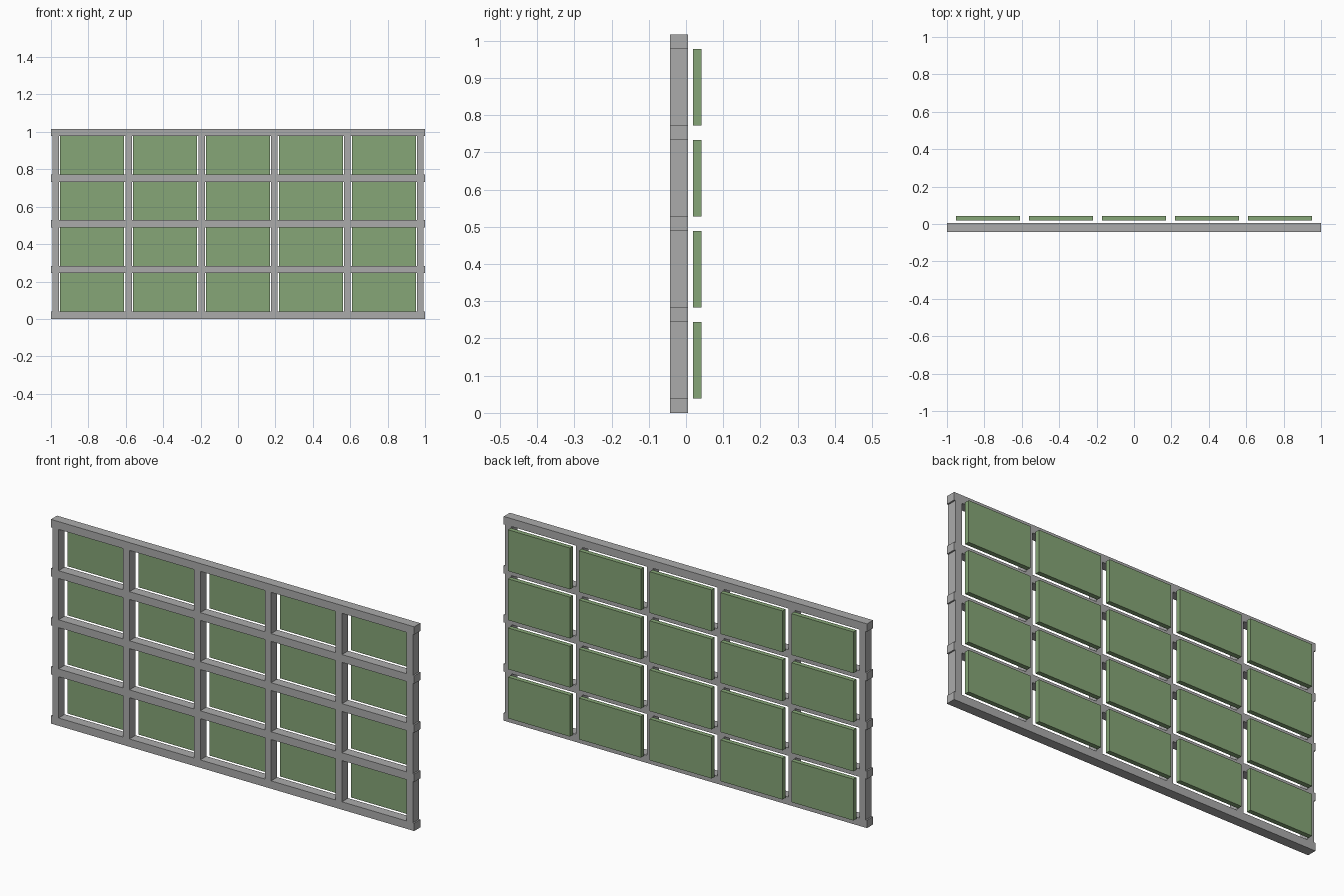
import bpy

cube = bpy.data.objects.get("Cube")
if cube:
    bpy.data.objects.remove(cube, do_unlink=True)


def make_material(name, rgb):
    mat = bpy.data.materials.new(name)
    mat.use_nodes = True
    color = (*rgb, 1)
    mat.diffuse_color = color
    mat.node_tree.nodes["Principled BSDF"].inputs["Base Color"].default_value = color
    return mat


def box(name, xs, ys, zs, mat):
    """Box spanning the given (low, high) ranges."""
    spans = (xs, ys, zs)
    bpy.ops.mesh.primitive_cube_add(size=1, location=[sum(s) / 2 for s in spans])
    ob = bpy.context.object
    ob.name = name
    for v in ob.data.vertices:
        v.co = [c * (s[1] - s[0]) for c, s in zip(v.co, spans)]
    ob.data.materials.append(mat)
    return ob


grey = make_material("frame grey", (0.41, 0.41, 0.41))
green = make_material("panel green", (0.24, 0.38, 0.184))

COLS, ROWS = 5, 4
PITCH_X, PITCH_Z = 0.39, 0.2443
RAIL = 0.039
POST = 0.035
PANEL_W = 0.342
FRAME_Y = (-0.043, 0.005)
PANEL_Y = (0.019, 0.042)

# Horizontal rails, running the full width
for r in range(ROWS + 1):
    z = r * PITCH_Z
    box(f"rail_{r + 1}", (-1, 1), FRAME_Y, (z, z + RAIL), grey)

for r in range(ROWS):
    opening = (r * PITCH_Z + RAIL, (r + 1) * PITCH_Z)
    # Short posts between neighbouring rails
    for c in range(COLS + 1):
        x = (c - COLS / 2) * PITCH_X
        box(f"post_{r + 1}_{c + 1}", (x - POST / 2, x + POST / 2), FRAME_Y, opening, grey)
    # Panels floating just behind each opening
    for c in range(COLS):
        x = (c - (COLS - 1) / 2) * PITCH_X
        box(f"panel_{r + 1}_{c + 1}", (x - PANEL_W / 2, x + PANEL_W / 2), PANEL_Y, opening, green)
